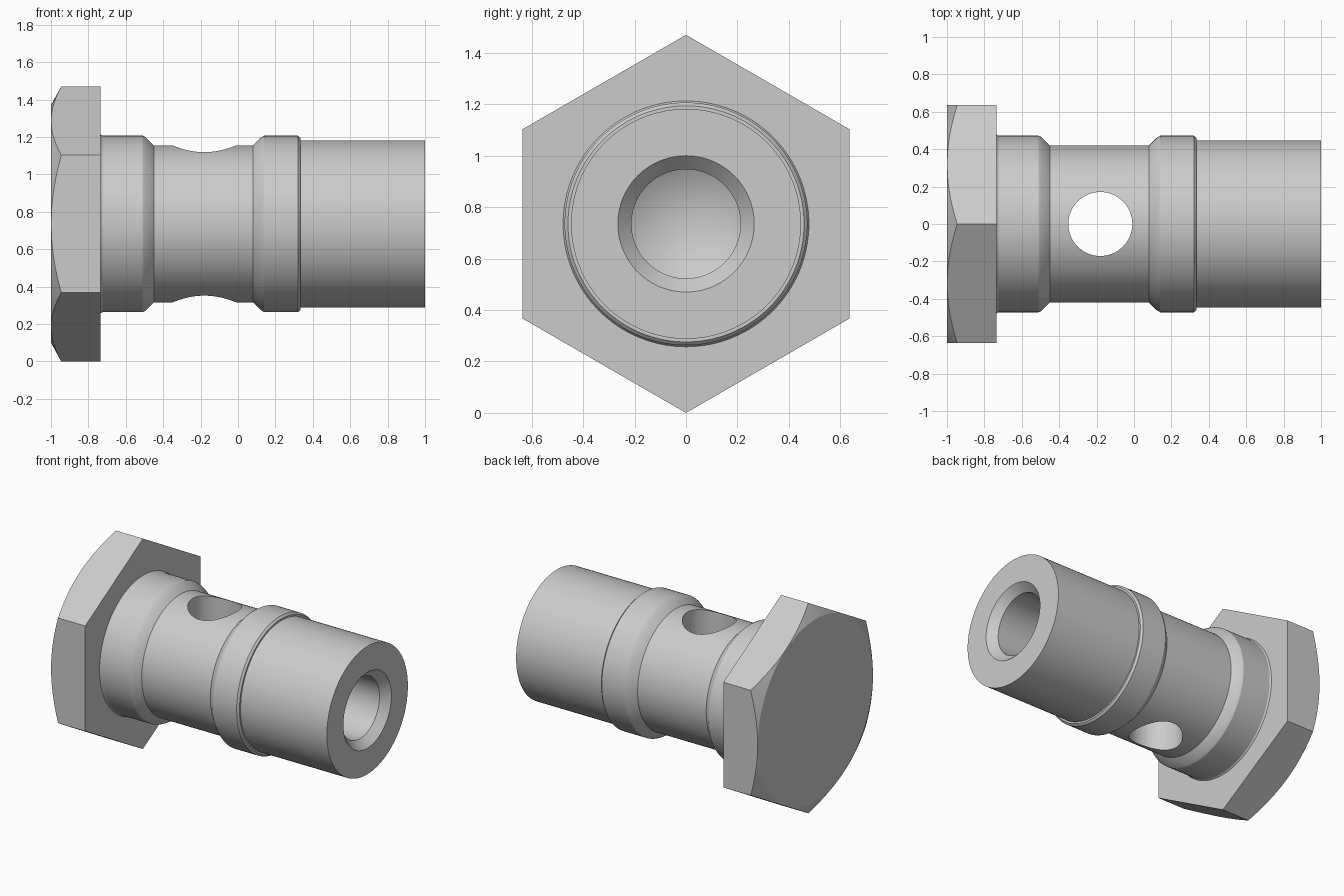
import bpy
import bmesh
from math import pi, radians
from mathutils import Matrix, Vector

if "Cube" in bpy.data.objects:
    bpy.data.objects.remove(bpy.data.objects["Cube"], do_unlink=True)

AXIS_Z = 0.735

steel = bpy.data.materials.new("steel grey")
steel.use_nodes = True
colour = (0.6, 0.6, 0.6, 1)
steel.diffuse_color = colour
steel.node_tree.nodes["Principled BSDF"].inputs["Base Color"].default_value = colour


def lathe(name, profile, steps):
    """Turn a closed (x, radius) profile around the bolt axis."""
    bm = bmesh.new()
    verts = [bm.verts.new((x, 0, AXIS_Z + r)) for x, r in profile]
    edges = [bm.edges.new(pair) for pair in zip(verts, verts[1:])]
    bmesh.ops.spin(bm, geom=verts + edges, cent=(0, 0, AXIS_Z), axis=(1, 0, 0),
                   angle=2 * pi, steps=steps, use_merge=False)
    bmesh.ops.remove_doubles(bm, verts=bm.verts, dist=0.0001)
    bmesh.ops.recalc_face_normals(bm, faces=bm.faces)
    mesh = bpy.data.meshes.new(name)
    bm.to_mesh(mesh)
    bm.free()
    mesh.materials.append(steel)
    obj = bpy.data.objects.new(name, mesh)
    bpy.context.collection.objects.link(obj)
    return obj


def activate(obj):
    bpy.ops.object.select_all(action="DESELECT")
    obj.select_set(True)
    bpy.context.view_layer.objects.active = obj


def cut(obj, tool, operation):
    """Apply a boolean and discard the tool."""
    mod = obj.modifiers.new("cut", "BOOLEAN")
    mod.object, mod.operation, mod.solver = tool, operation, "EXACT"
    activate(obj)
    bpy.ops.object.modifier_apply(modifier=mod.name)
    bpy.data.objects.remove(tool, do_unlink=True)


# Hexagonal head, its outer corners chamfered by a cone
head = lathe("hex_head", [(-1.1, 0), (-1.1, 0.735), (-0.735, 0.735), (-0.735, 0)], 6)
cone = lathe("chamfer_tool", [(-1, 0), (-1, 0.635), (-0.9, 0.817), (-0.6, 0.817), (-0.6, 0)], 128)
cut(head, cone, "INTERSECT")

# Shank with waist, collar and blind bore ending in a drill point
shank = lathe("shank", [
    (-0.745, 0), (-0.745, 0.478), (-0.735, 0.478), (-0.725, 0.472),
    (-0.51, 0.472), (-0.495, 0.465), (-0.45, 0.42),
    (0.08, 0.42), (0.12, 0.46), (0.14, 0.472),
    (0.32, 0.472), (0.333, 0.459), (0.333, 0.447), (1, 0.447),
    (1, 0.265), (0.945, 0.212), (-0.36, 0.212), (-0.48, 0)], 128)

# Cross hole right through the waist
hole = lathe("hole_tool", [(-1, 0), (-1, 0.171), (1, 0.171), (1, 0)], 64)
centre = Vector((0, 0, AXIS_Z))
hole.data.transform(Matrix.Translation(centre + Vector((-0.18, 0, 0)))
                    @ Matrix.Rotation(pi / 2, 4, "Y") @ Matrix.Translation(-centre))
cut(shank, hole, "DIFFERENCE")

for part in (head, shank):
    activate(part)
    bpy.ops.object.shade_smooth_by_angle(angle=radians(22))
